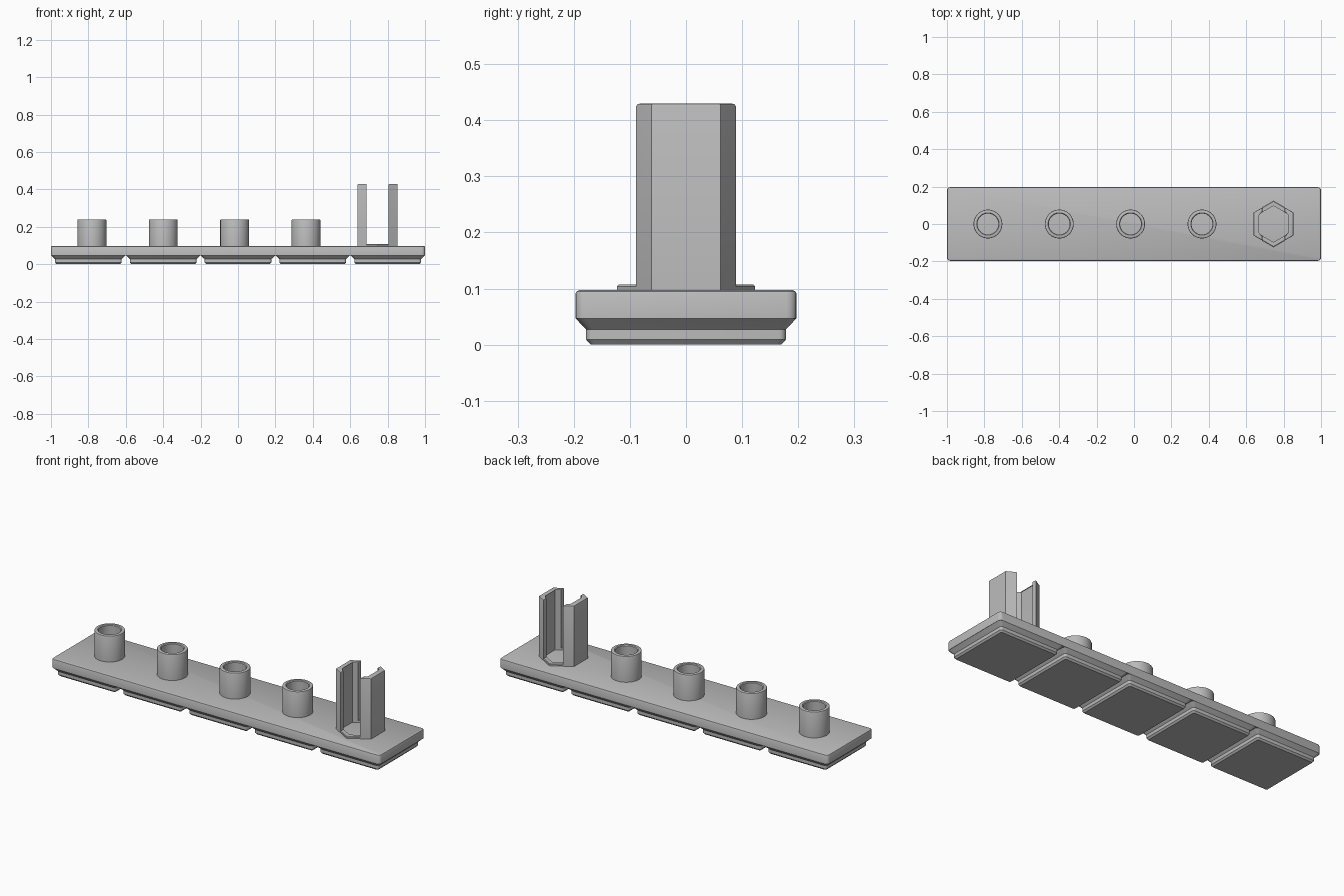
import bpy, bmesh, math

cube = bpy.data.objects.get("Cube")
if cube:
    bpy.data.objects.remove(cube, do_unlink=True)

grey = bpy.data.materials.new("plain grey")
grey.use_nodes = True
colour = (0.5, 0.5, 0.5, 1)
grey.diffuse_color = colour
bsdf = grey.node_tree.nodes["Principled BSDF"]
bsdf.inputs["Base Color"].default_value = colour
bsdf.inputs["Roughness"].default_value = 0.6


def loft(name, rings, bottom=True, top=True, at=(0, 0), chamfer_top=0):
    """Skin a list of (counter-clockwise outline, z) rings."""
    bm = bmesh.new()
    loops = [[bm.verts.new((x, y, z)) for x, y in pts] for pts, z in rings]
    n = len(loops[0])
    for a, b in zip(loops, loops[1:]):
        for i in range(n):
            j = (i + 1) % n
            bm.faces.new((a[i], a[j], b[j], b[i]))
    if bottom:
        bm.faces.new(loops[0][::-1])
    if top:
        cap = bm.faces.new(loops[-1])
        if chamfer_top:
            bmesh.ops.bevel(bm, geom=list(cap.edges), offset=chamfer_top,
                            segments=2, profile=0.5, affect='EDGES')
    bmesh.ops.recalc_face_normals(bm, faces=bm.faces) if bottom and top else None
    mesh = bpy.data.meshes.new(name)
    bm.to_mesh(mesh)
    bm.free()
    mesh.materials.append(grey)
    ob = bpy.data.objects.new(name, mesh)
    ob.location = (at[0], at[1], 0)
    bpy.context.collection.objects.link(ob)
    bpy.ops.object.select_all(action='DESELECT')
    ob.select_set(True)
    bpy.context.view_layer.objects.active = ob
    bpy.ops.object.shade_smooth_by_angle(angle=math.radians(30))
    return ob


def rounded_rect(hx, hy, r, seg=4):
    pts = []
    for k, (sx, sy) in enumerate(((1, 1), (-1, 1), (-1, -1), (1, -1))):
        for s in range(seg + 1):
            a = math.pi / 2 * (k + s / seg)
            pts.append((sx * (hx - r) + r * math.cos(a),
                        sy * (hy - r) + r * math.sin(a)))
    return pts


def circle(r, n=48, turn=0.0):
    return [(r * math.cos(turn + 2 * math.pi * i / n),
             r * math.sin(turn + 2 * math.pi * i / n)) for i in range(n)]


# Long plate with softened top edge
loft("base_plate", [(rounded_rect(1.0, 0.197, 0.018), 0.047),
                    (rounded_rect(1.0, 0.197, 0.018), 0.091),
                    (rounded_rect(0.998, 0.195, 0.016), 0.095),
                    (rounded_rect(0.994, 0.191, 0.012), 0.097)])

# Five stepped square feet
for i in range(5):
    loft(f"foot_{i + 1}", [(rounded_rect(0.170, 0.170, 0.008), 0.0),
                           (rounded_rect(0.178, 0.178, 0.012), 0.009),
                           (rounded_rect(0.178, 0.178, 0.012), 0.027),
                           (rounded_rect(0.199, 0.197, 0.018), 0.047)],
         top=False, at=(-0.8 + 0.4 * i, 0))

# Four hollow round studs
for i in range(4):
    loft(f"stud_{i + 1}", [(circle(0.077), 0.095), (circle(0.077), 0.235),
                           (circle(0.0755), 0.2385), (circle(0.072), 0.24),
                           (circle(0.060), 0.24), (circle(0.056), 0.236),
                           (circle(0.056), 0.097)],
         bottom=False, top=False, at=(-0.781 + 0.3815 * i, 0))

# Hexagonal socket: low sill ring plus two upright halves
HEX_X, R_OUT, R_IN, GAP = 0.746, 0.123, 0.097, 0.059
turn = math.pi / 6
loft("socket_sill", [(circle(R_OUT, 6, turn), 0.095), (circle(R_OUT, 6, turn), 0.104),
                     (circle(R_OUT - 0.003, 6, turn), 0.107),
                     (circle(R_IN, 6, turn), 0.107), (circle(R_IN, 6, turn), 0.097)],
     bottom=False, top=False, at=(HEX_X, 0))


def half_hex(r):
    flat, end = r * math.cos(turn), r - GAP * math.tan(turn)
    return [(GAP, -end), (flat, -r / 2), (flat, r / 2), (GAP, end)]


right_half = half_hex(R_OUT) + half_hex(R_IN)[::-1]
left_half = [(-x, -y) for x, y in right_half]
for name, outline in (("socket_wall_left", right_half), ("socket_wall_right", left_half)):
    loft(name, [(outline, 0.096), (outline, 0.43)], at=(HEX_X, 0), chamfer_top=0.005)
